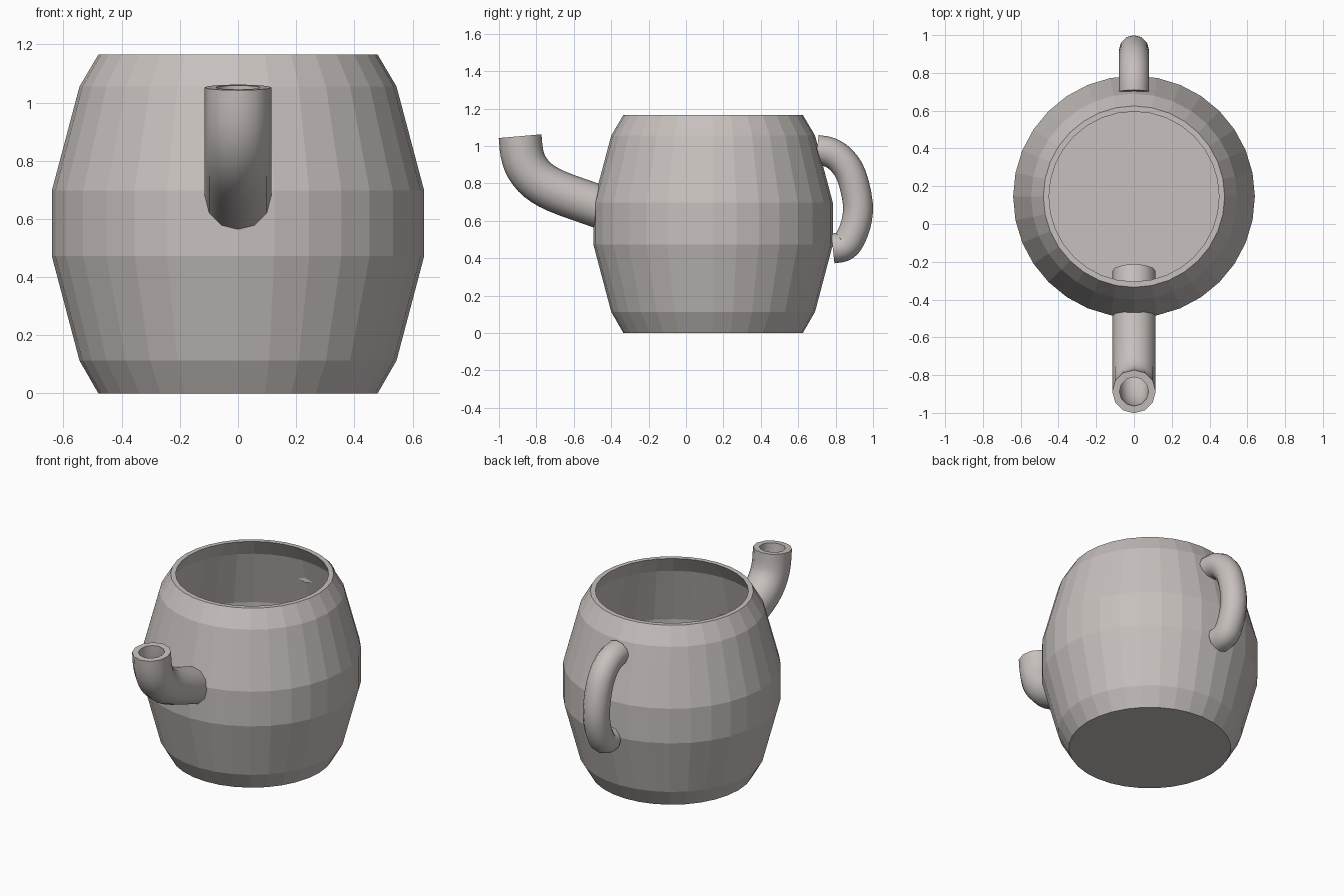
import bpy
import bmesh
import math
from mathutils import Vector

if "Cube" in bpy.data.objects:
    bpy.data.objects.remove(bpy.data.objects["Cube"], do_unlink=True)

clay = bpy.data.materials.new("warm_grey_clay")
clay.use_nodes = True
colour = (0.57, 0.53, 0.51, 1)
clay.diffuse_color = colour
clay.node_tree.nodes["Principled BSDF"].inputs["Base Color"].default_value = colour


def finish(name, bm, smooth):
    bmesh.ops.recalc_face_normals(bm, faces=bm.faces)
    mesh = bpy.data.meshes.new(name)
    bm.to_mesh(mesh)
    bm.free()
    obj = bpy.data.objects.new(name, mesh)
    bpy.context.collection.objects.link(obj)
    mesh.materials.append(clay)
    if smooth:
        bpy.ops.object.select_all(action="DESELECT")
        obj.select_set(True)
        bpy.context.view_layer.objects.active = obj
        bpy.ops.object.shade_smooth_by_angle(angle=math.radians(40))
    return obj


def bridge(bm, a, b):
    n = len(a)
    for i in range(n):
        j = (i + 1) % n
        bm.faces.new((a[i], a[j], b[j], b[i]))


def lathe(name, profile, sides, centre_y):
    """Revolve a (radius, height) profile and cap both ends."""
    bm = bmesh.new()
    rings = []
    for r, z in profile:
        angles = [math.tau * i / sides for i in range(sides)]
        rings.append([bm.verts.new((r * math.cos(a), centre_y + r * math.sin(a), z))
                      for a in angles])
    for a, b in zip(rings, rings[1:]):
        bridge(bm, a, b)
    bm.faces.new(rings[0])
    bm.faces.new(rings[-1])
    return finish(name, bm, False)


def smooth_path(points, steps):
    """Catmull-Rom curve through (y, z) points."""
    p = [Vector((0, y, z)) for y, z in points]
    p = [2 * p[0] - p[1]] + p + [2 * p[-1] - p[-2]]
    out = []
    for a, b, c, d in zip(p, p[1:], p[2:], p[3:]):
        for k in range(steps):
            t = k / steps
            out.append(0.5 * (2 * b + (c - a) * t + (2 * a - 5 * b + 4 * c - d) * t**2
                              + (3 * b - a - 3 * c + d) * t**3))
    return out + [p[-2]]


def tube(name, points, radius, bore=0, sides=12, steps=3):
    """Sweep a circle along a path; a bore makes an open pipe."""
    bm = bmesh.new()
    path = smooth_path(points, steps)

    def sweep(r):
        rings = []
        for i, p in enumerate(path):
            tangent = (path[min(i + 1, len(path) - 1)] - path[max(i - 1, 0)]).normalized()
            side = Vector((1, 0, 0))
            up = tangent.cross(side)
            angles = [math.tau * k / sides for k in range(sides)]
            rings.append([bm.verts.new(p + r * (side * math.cos(a) + up * math.sin(a)))
                          for a in angles])
        for a, b in zip(rings, rings[1:]):
            bridge(bm, a, b)
        return rings

    outer = sweep(radius)
    if bore:
        inner = sweep(bore)
        for end in (0, -1):
            bridge(bm, outer[end], inner[end])
    else:
        bm.faces.new(outer[0])
        bm.faces.new(outer[-1])
    return finish(name, bm, True)


# Barrel-shaped pot with a thin wall and an inside floor
outside = [(0.48, 0), (0.545, 0.113), (0.64, 0.472), (0.64, 0.697), (0.545, 1.055), (0.48, 1.165)]
wall = 0.03
inside = [(r - wall, max(z, wall)) for r, z in reversed(outside)]
lathe("pot_body", outside + inside, 32, 0.145)

# Hollow spout, reaching through the wall
tube("spout", [(-0.25, 0.60), (-0.5, 0.688), (-0.69, 0.757), (-0.79, 0.815),
               (-0.85, 0.885), (-0.877, 0.96), (-0.887, 1.052)], 0.115, bore=0.077)

# Solid curved handle
tube("handle", [(0.70, 0.978), (0.765, 0.967), (0.83, 0.925), (0.885, 0.84), (0.919, 0.69),
                (0.908, 0.58), (0.87, 0.49), (0.835, 0.46), (0.785, 0.452)], 0.08)
